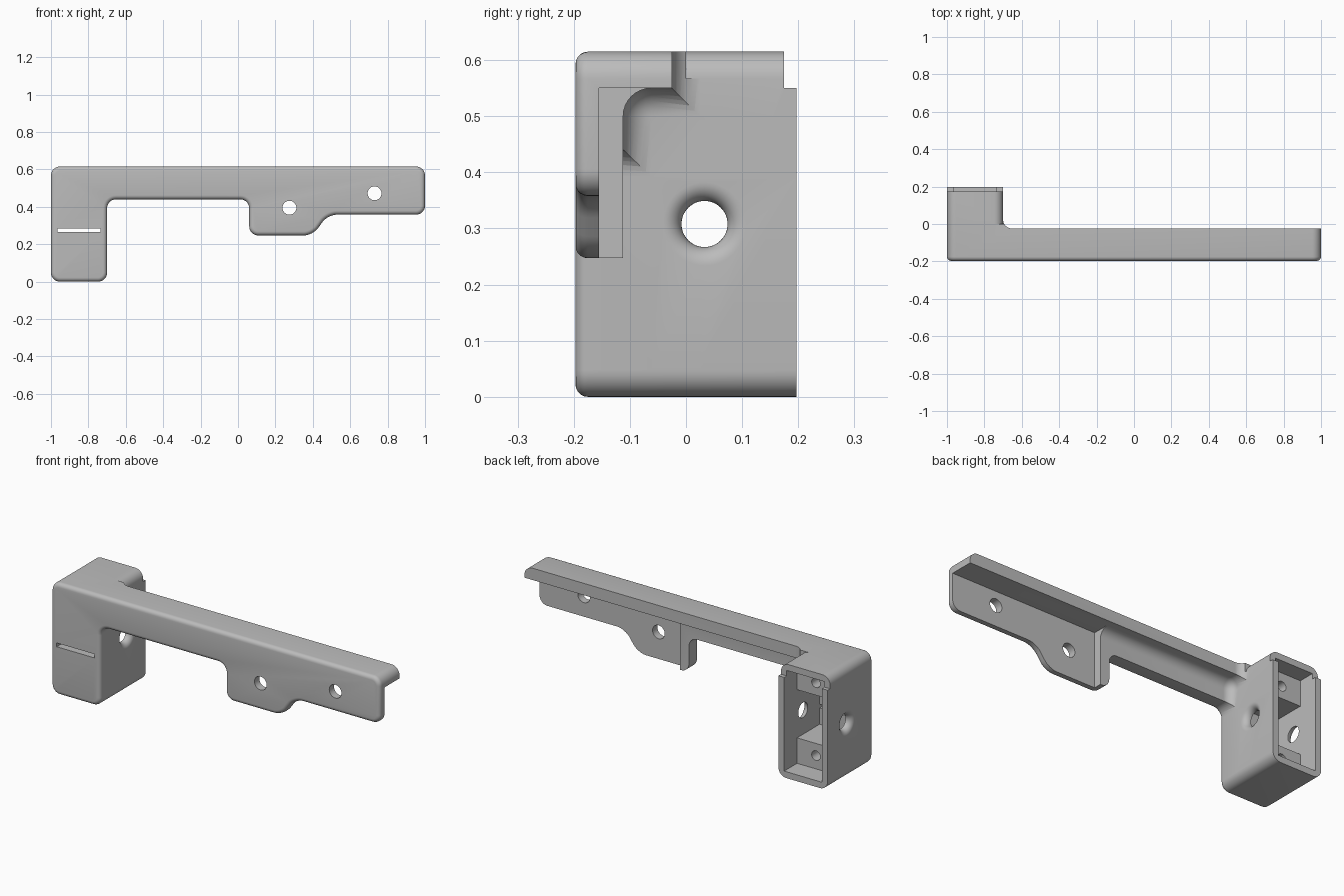
import bpy, bmesh, math
from mathutils import Matrix, Vector

old = bpy.data.objects.get("Cube")
if old:
    bpy.data.objects.remove(old, do_unlink=True)

FRONT, BACK, TOP = -0.197, 0.197, 0.615
SIDE = -0.7            # inner side of the housing
MID_X, MID_Z = -0.85, 0.308


def make_object(name, bm):
    bmesh.ops.recalc_face_normals(bm, faces=bm.faces)
    mesh = bpy.data.meshes.new(name)
    bm.to_mesh(mesh)
    bm.free()
    obj = bpy.data.objects.new(name, mesh)
    bpy.context.collection.objects.link(obj)
    return obj


def prism(outline, y0, y1):
    """Extrude an x-z outline along y."""
    bm = bmesh.new()
    face = bm.faces.new([bm.verts.new((x, y0, z)) for x, z in outline])
    new = bmesh.ops.extrude_face_region(bm, geom=[face])["geom"]
    bmesh.ops.translate(bm, vec=(0, y1 - y0, 0),
                        verts=[v for v in new if isinstance(v, bmesh.types.BMVert)])
    bmesh.ops.recalc_face_normals(bm, faces=bm.faces)
    return bm


def round_edges(bm, test, radius, segments=8):
    edges = [e for e in bm.edges if test(e.verts[0].co, e.verts[1].co)]
    bmesh.ops.bevel(bm, geom=edges, offset=radius, segments=segments,
                    profile=0.5, affect='EDGES', clamp_overlap=True)


def box(x0, x1, y0, y1, z0, z1):
    return prism([(x0, z0), (x1, z0), (x1, z1), (x0, z1)], y0, y1)


def cylinder(radius, centre, depth):
    """Cylinder lying along y."""
    bm = bmesh.new()
    place = Matrix.Translation(centre) @ Matrix.Rotation(math.pi / 2, 4, 'X')
    bmesh.ops.create_cone(bm, cap_ends=True, segments=40, radius1=radius,
                          radius2=radius, depth=depth, matrix=place)
    return bm


def flared_hole(y, z):
    """Cable hole along x, flaring out at both outer walls."""
    r, flare, half = 0.041, 0.033, 0.15
    arc = [(half - flare + flare * math.sin(a), r + flare * (1 - math.cos(a)))
           for a in [i * math.pi / 16 for i in range(9)]]
    arc.append((half + 0.05, r + flare))
    profile = [(-x, d) for x, d in reversed(arc)] + arc
    bm = bmesh.new()
    rings = []
    n = 48
    for x, d in profile:
        rings.append([bm.verts.new((MID_X + x, y + d * math.cos(t), z + d * math.sin(t)))
                      for t in [2 * math.pi * k / n for k in range(n)]])
    for a, b in zip(rings, rings[1:]):
        for k in range(n):
            bm.faces.new((a[k], a[(k + 1) % n], b[(k + 1) % n], b[k]))
    bm.faces.new(rings[0])
    bm.faces.new(rings[-1])
    return bm


# Body: front outline extruded to full depth, with rounded corners and front rim
outline = [(-1, 0), (SIDE, 0), (SIDE, 0.44), (0.06, 0.44), (0.06, 0.247), (0.40, 0.247),
           (0.48, 0.358), (1, 0.358), (1, TOP), (-1, TOP)]
bm = prism(outline, FRONT, BACK)
round_edges(bm, lambda a, b: abs(a.y - b.y) > 0.1, 0.048)
round_edges(bm, lambda a, b: max(a.y, b.y) < FRONT + 0.001, 0.022, 5)
body = make_object("bracket_body", bm)

cutters = []

# Space behind the arm, with filleted inner corners
bm = box(SIDE, 1.2, -0.112, 0.4, -0.2, 0.55)
inner = Vector((SIDE, -0.112, 0.55))
round_edges(bm, lambda a, b: sum(abs(a[i] - inner[i]) < 1e-4 and abs(b[i] - inner[i]) < 1e-4
                                 for i in range(3)) == 2, 0.05)
cutters.append(bm)

# Space behind the top flange
bm = box(SIDE, 1.3, -0.025, 0.5, -0.3, 0.8)
round_edges(bm, lambda a, b: max(a.x, b.x) < SIDE + 0.01 and max(a.y, b.y) < 0, 0.05)
cutters.append(bm)

# Thin mounting plate under the flange
cutters.append(box(0.115, 1.4, -0.155, 0.45, -0.25, 0.55))

# Rounded top edge of the housing on the arm side
r = 0.048
corner = [(SIDE - r + r * math.sin(a), TOP - r + r * math.cos(a))
          for a in [i * math.pi / 16 for i in range(9)]]
cutters.append(prism([(SIDE - r, TOP + 0.05)] + corner
                     + [(SIDE + 0.05, TOP - r), (SIDE + 0.05, TOP + 0.05)], 0.0, 0.35))

# Cover step at the back of the housing roof
cutters.append(box(-1.1, -0.6, 0.175, 0.3, 0.55, 0.7))

# Housing cavity: wide mouth, then a deeper pocket between two screw blocks
cutters.append(box(-0.965, -0.735, 0.085, 0.32, 0.035, 0.58))
bm = box(-0.965, -0.735, -0.112, 0.31, 0.175, 0.44)
cutters.append(bm)
for side in (-1, 1):
    cutters.append(cylinder(0.026, (MID_X, 0.03, MID_Z + side * 0.2), 0.2))

# Slot in the housing front, cable hole, and arm screw holes
cutters.append(box(-0.965, -0.735, -0.3, 0.0, 0.264, 0.285))
cutters.append(flared_hole(0.033, MID_Z))
for x, z in ((0.275, 0.395), (0.73, 0.472)):
    cutters.append(cylinder(0.037, (x, -0.15, z), 0.3))

bpy.context.view_layer.objects.active = body
for i, bm in enumerate(cutters):
    cutter = make_object(f"cutter_{i}", bm)
    cutter.hide_render = True
    mod = body.modifiers.new("cut", 'BOOLEAN')
    mod.operation, mod.solver, mod.object = 'DIFFERENCE', 'EXACT', cutter
    bpy.ops.object.modifier_apply(modifier=mod.name)
    bpy.data.objects.remove(cutter, do_unlink=True)

# Single grey material
mat = bpy.data.materials.new("plain_grey")
mat.use_nodes = True
colour = (0.5, 0.5, 0.5, 1)
mat.diffuse_color = colour
mat.node_tree.nodes["Principled BSDF"].inputs["Base Color"].default_value = colour
body.data.materials.clear()
body.data.materials.append(mat)

bpy.ops.object.select_all(action='DESELECT')
body.select_set(True)
bpy.ops.object.shade_smooth_by_angle(angle=math.radians(30))
